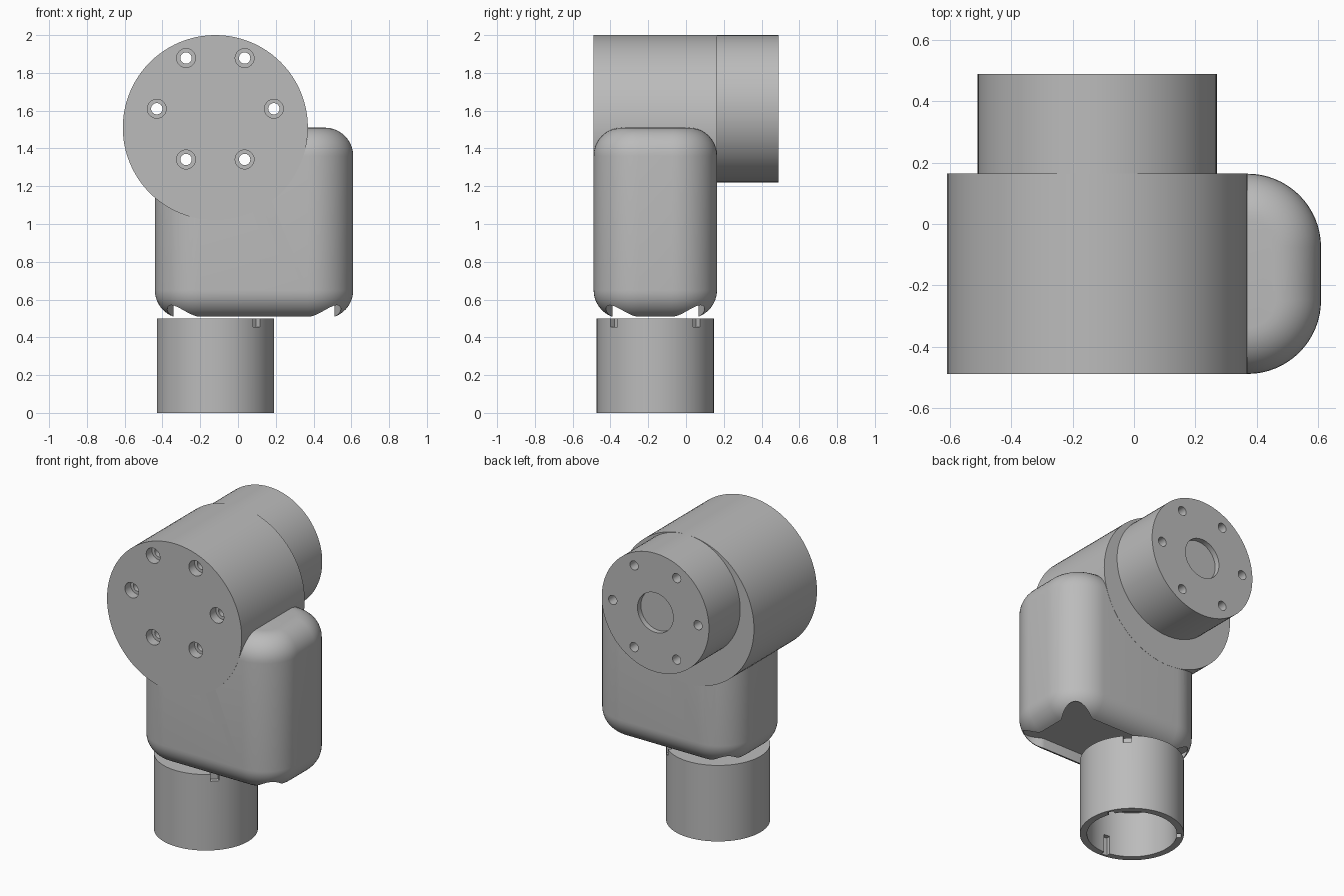
import bpy, bmesh
from math import sin, cos, pi, radians
from mathutils import Vector, Matrix

cube = bpy.data.objects.get("Cube")
if cube:
    bpy.data.objects.remove(cube, do_unlink=True)

grey = bpy.data.materials.new("plain_grey")
grey.use_nodes = True
grey.diffuse_color = (0.5, 0.5, 0.5, 1)
grey.node_tree.nodes["Principled BSDF"].inputs["Base Color"].default_value = (0.5, 0.5, 0.5, 1)

AXIS_X = -0.12      # shared by the round parts
MID_Y = -0.1625     # middle of the housing depth
BOLT_Z = 1.61


def finish(name, bm):
    bmesh.ops.remove_doubles(bm, verts=bm.verts, dist=1e-5)
    bmesh.ops.recalc_face_normals(bm, faces=bm.faces)
    mesh = bpy.data.meshes.new(name)
    bm.to_mesh(mesh)
    bm.free()
    mesh.materials.append(grey)
    obj = bpy.data.objects.new(name, mesh)
    bpy.context.collection.objects.link(obj)
    return obj


def skin(bm, rings, closed_ends=False):
    """Join successive rings of points with quads."""
    loops = [[bm.verts.new(p) for p in ring] for ring in rings]
    for a, b in zip(loops, loops[1:]):
        for i in range(len(a)):
            j = (i + 1) % len(a)
            bm.faces.new((a[i], a[j], b[j], b[i]))
    if closed_ends:
        bm.faces.new(loops[0])
        bm.faces.new(loops[-1])


def lathe(bm, profile, place, segments=96):
    """Revolve (radius, height) points; flat discs close the ends."""
    turns = [2 * pi * i / segments for i in range(segments)]
    skin(bm, [[place(r * cos(t), r * sin(t), h) for t in turns]
              for r, h in profile], closed_ends=True)


def along_y(cx, cz):
    return lambda u, v, h: Vector((cx + u, h, cz + v))


def along_z(cx, cy):
    return lambda u, v, h: Vector((cx + u, cy + v, h))


def cut(target, cutter):
    mod = target.modifiers.new("cut", 'BOOLEAN')
    mod.operation = 'DIFFERENCE'
    mod.solver = 'EXACT'
    mod.object = cutter
    bpy.context.view_layer.objects.active = target
    bpy.ops.object.modifier_apply(modifier=mod.name)


# Large round housing
bm = bmesh.new()
lathe(bm, [(0.49, -0.49), (0.49, 0.165)], along_y(AXIS_X, 1.51))
housing = finish("round_housing", bm)

# Rear flange with a shallow central recess
bm = bmesh.new()
lathe(bm, [(0.39, 0.15), (0.39, 0.49), (0.13, 0.49), (0.13, 0.455)],
      along_y(AXIS_X, BOLT_Z))
flange = finish("rear_flange", bm)

# Elbow body: rounded block whose lower lip rises at each corner
CORNER, FILLET, STEPS = 0.24, 0.15, 10
HALF = Vector((0.525, 0.3265))
CENTRE = Vector((0.085, MID_Y))
corner_turns = [(q, pi / 2 * i / 16) for q in range(4) for i in range(17)]


def block_point(q, turn, inset, z):
    t = q * pi / 2 + turn
    sx = 1 if q in (0, 3) else -1
    sy = 1 if q < 2 else -1
    r = CORNER - inset
    return Vector((CENTRE.x + sx * (HALF.x - CORNER) + r * cos(t),
                   CENTRE.y + sy * (HALF.y - CORNER) + r * sin(t), z))


def lip_angle(turn):
    return radians(70 - 38 * sin(2 * turn) ** 2)


def lower_ring(share):
    ring = []
    for q, turn in corner_turns:
        a = lip_angle(turn) * share
        ring.append(block_point(q, turn, FILLET * (1 - cos(a)), 0.65 - FILLET * sin(a)))
    return ring


def upper_ring(share):
    a = pi / 2 * share
    return [block_point(q, turn, FILLET * (1 - cos(a)), 1.36 + FILLET * sin(a))
            for q, turn in corner_turns]


rings = [[Vector((p.x, p.y, 0.575)) for p in lower_ring(1)]]
rings += [lower_ring(1 - i / STEPS) for i in range(STEPS + 1)]
rings += [upper_ring(i / STEPS) for i in range(STEPS + 1)]
bm = bmesh.new()
skin(bm, rings, closed_ends=True)
body = finish("elbow_body", bm)

# Six counterbored bolt holes through the housing and flange
bm = bmesh.new()
for i in range(6):
    t = i * pi / 3
    lathe(bm, [(0.05, -0.6), (0.05, -0.43), (0.03, -0.43), (0.03, 0.6)],
          along_y(AXIS_X + 0.31 * cos(t), BOLT_Z + 0.31 * sin(t)), 32)
bolt_cutter = finish("bolt_hole_cutter", bm)
bolt_cutter.hide_render = True
for part in (housing, flange, body):
    cut(part, bolt_cutter)

# Hollow base socket with an inner shelf
bm = bmesh.new()
lathe(bm, [(0.31, 0.5), (0.31, 0), (0.268, 0), (0.268, 0.3),
           (0.18, 0.3), (0.18, 0.4)], along_z(AXIS_X, MID_Y))
base = finish("base_socket", bm)


def slot(bm, degrees, radius, size, z):
    turn = Matrix.Rotation(radians(degrees), 4, 'Z')
    place = Matrix.Translation((AXIS_X, MID_Y, z)) @ turn @ Matrix.Translation((radius, 0, 0))
    bmesh.ops.create_cube(bm, size=1, matrix=place @ Matrix.Diagonal((*size, 1)))


# Locating notches in the top rim, keyways in the lower bore
bm = bmesh.new()
for angle in (45, -45):
    slot(bm, angle, 0.31, (0.06, 0.05, 0.09), 0.5)
for angle in (-96, 24, 144):
    slot(bm, angle, 0.27, (0.05, 0.04, 0.24), 0)
slot_cutter = finish("slot_cutter", bm)
slot_cutter.hide_render = True
cut(base, slot_cutter)

for helper in (bolt_cutter, slot_cutter):
    bpy.data.objects.remove(helper, do_unlink=True)

# Smooth curved walls, crisp edges
bpy.ops.object.select_all(action='DESELECT')
for part in (housing, flange, body, base):
    part.select_set(True)
bpy.context.view_layer.objects.active = body
bpy.ops.object.shade_smooth_by_angle(angle=radians(30))
